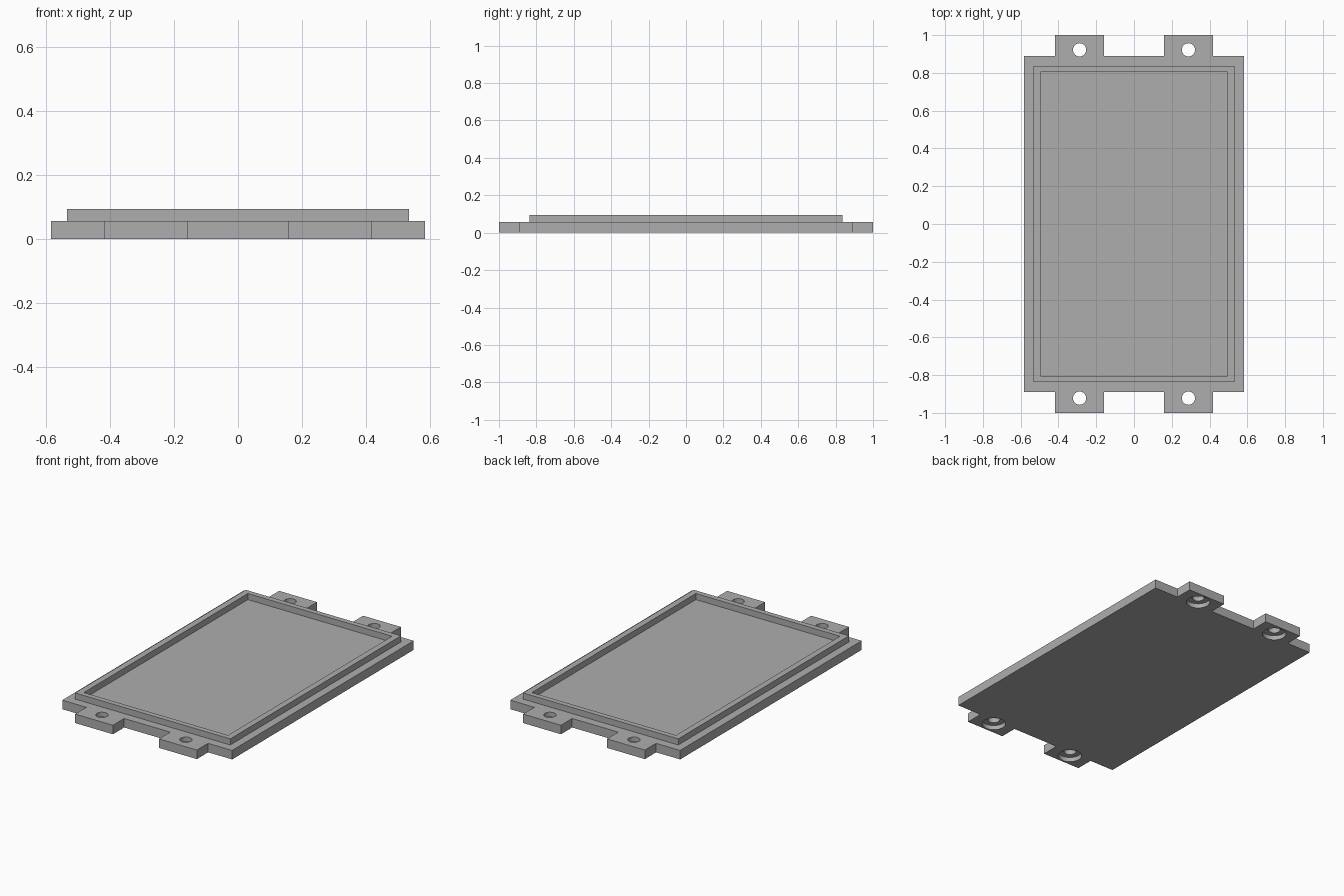
import bpy
import bmesh

if "Cube" in bpy.data.objects:
    bpy.data.objects.remove(bpy.data.objects["Cube"], do_unlink=True)

BASE_H, BORE_H, TOP = 0.056, 0.028, 0.094

grey = bpy.data.materials.new("mid grey")
grey.use_nodes = True
colour = (0.42, 0.42, 0.42, 1)
grey.diffuse_color = colour
grey.node_tree.nodes["Principled BSDF"].inputs["Base Color"].default_value = colour


def finish(name, bm):
    """Turn a bmesh into a named grey object."""
    bmesh.ops.recalc_face_normals(bm, faces=bm.faces)
    mesh = bpy.data.meshes.new(name)
    bm.to_mesh(mesh)
    bm.free()
    mesh.materials.append(grey)
    obj = bpy.data.objects.new(name, mesh)
    bpy.context.collection.objects.link(obj)
    return obj


def prism(name, outline, z0, z1):
    """Extrude a closed outline from z0 to z1."""
    bm = bmesh.new()
    face = bm.faces.new([bm.verts.new((x, y, z0)) for x, y in outline])
    ext = bmesh.ops.extrude_face_region(bm, geom=[face])["geom"]
    verts = [v for v in ext if isinstance(v, bmesh.types.BMVert)]
    bmesh.ops.translate(bm, verts=verts, vec=(0, 0, z1 - z0))
    return finish(name, bm)


def rectangle(x, y):
    return [(-x, -y), (x, -y), (x, y), (-x, y)]


def cylinder(name, x, y, z0, z1, radius):
    bm = bmesh.new()
    bmesh.ops.create_cone(bm, cap_ends=True, segments=40, radius1=radius,
                          radius2=radius, depth=z1 - z0)
    bmesh.ops.translate(bm, verts=bm.verts, vec=(x, y, (z0 + z1) / 2))
    return finish(name, bm)


def cut(target, cutter):
    """Subtract the cutter, apply the result and discard the cutter."""
    cutter.hide_render = True
    mod = target.modifiers.new("cut", 'BOOLEAN')
    mod.operation = 'DIFFERENCE'
    mod.solver = 'EXACT'
    mod.object = cutter
    bpy.ops.object.select_all(action='DESELECT')
    bpy.context.view_layer.objects.active = target
    target.select_set(True)
    bpy.ops.object.modifier_apply(modifier=mod.name)
    bpy.data.objects.remove(cutter, do_unlink=True)


# Base plate with two mounting tabs at each end
front = [(-0.583, -0.89)]
for centre in (-0.288, 0.288):
    a, b = centre - 0.13, centre + 0.13
    front += [(a, -0.89), (a, -1), (b, -1), (b, -0.89)]
front.append((0.583, -0.89))
plate = prism("base_plate", front + [(-x, -y) for x, y in front], 0, BASE_H)

# Screw holes, counterbored from below
for x in (-0.288, 0.288):
    for y in (-0.922, 0.922):
        cut(plate, cylinder("bore_cutter", x, y, -0.05, BORE_H, 0.068))
        cut(plate, cylinder("hole_cutter", x, y, -0.05, 0.15, 0.035))

# Raised rim around the shallow tray
rim = prism("raised_rim", rectangle(0.533, 0.837), BASE_H, TOP)
cut(rim, prism("rim_cutter", rectangle(0.495, 0.804), 0, 0.2))

# Smooth hole walls, sharp edges elsewhere
bpy.ops.object.select_all(action='DESELECT')
plate.select_set(True)
bpy.context.view_layer.objects.active = plate
bpy.ops.object.shade_smooth_by_angle()
